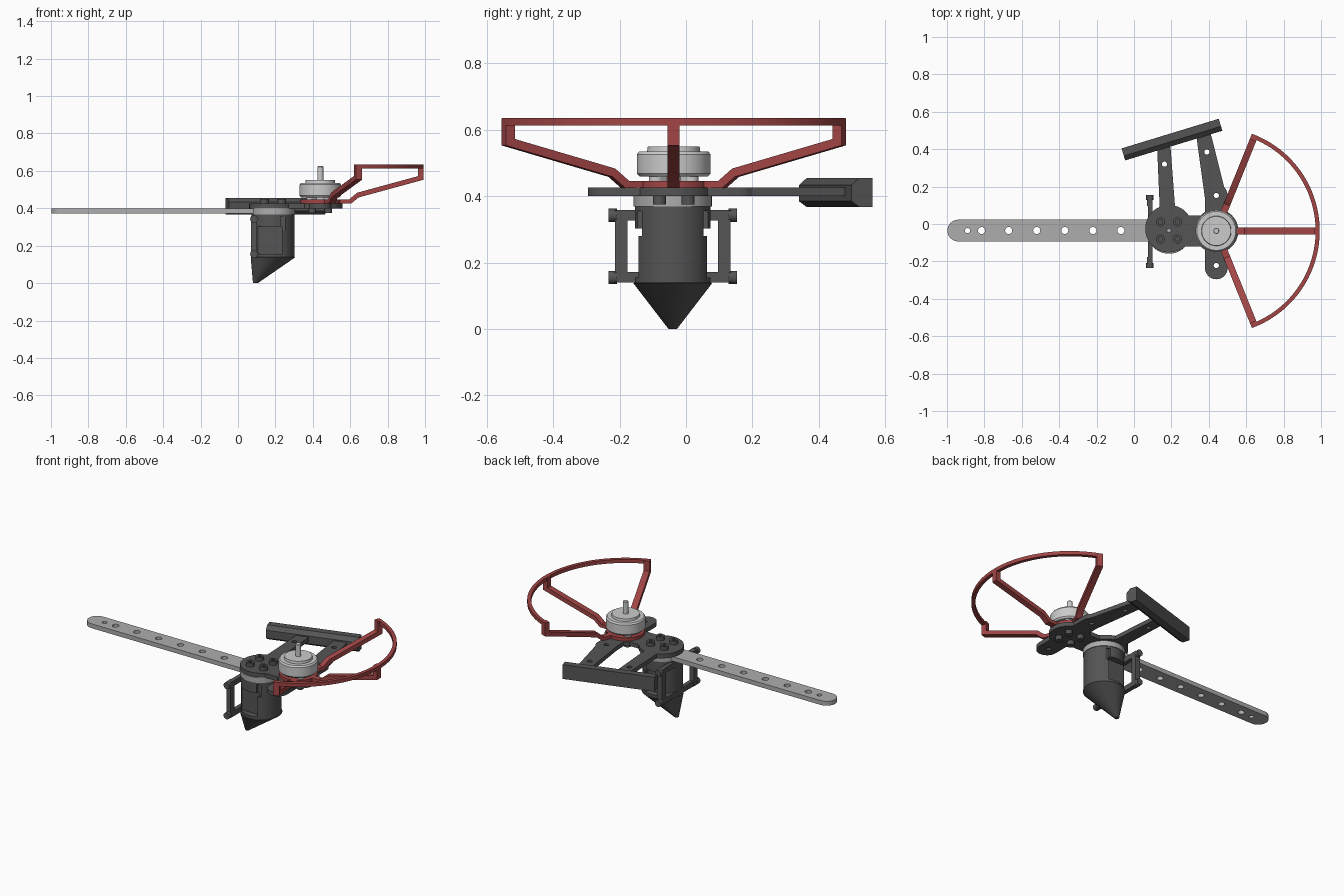
import bpy, bmesh, math
from mathutils import Matrix, Vector

if "Cube" in bpy.data.objects:
    bpy.data.objects.remove(bpy.data.objects["Cube"])

CY = -0.04                       # centre line of arm, pod and motor
POD = (0.187, CY)
MOTOR = (0.44, CY + 0.003)


def material(name, rgb):
    m = bpy.data.materials.new(name)
    m.diffuse_color = (*rgb, 1)
    m.use_nodes = True
    m.node_tree.nodes["Principled BSDF"].inputs["Base Color"].default_value = m.diffuse_color
    return m


DARK = material("dark_plastic", (0.09, 0.09, 0.09))
LIGHT = material("light_metal", (0.42, 0.42, 0.42))
SILVER = material("silver_metal", (0.65, 0.65, 0.65))
RED = material("red_plastic", (0.36, 0.06, 0.06))


def finish(name, bm, mat):
    bmesh.ops.recalc_face_normals(bm, faces=bm.faces)
    me = bpy.data.meshes.new(name)
    bm.to_mesh(me)
    bm.free()
    ob = bpy.data.objects.new(name, me)
    bpy.context.collection.objects.link(ob)
    if mat:
        me.materials.append(mat)
    return ob


def extrude(name, pts, z0, z1, mat=DARK, mtx=Matrix()):
    """Extrude a 2D outline from local z0 to z1, then place it with mtx."""
    bm = bmesh.new()
    f = bm.faces.new([bm.verts.new((x, y, z0)) for x, y in pts])
    r = bmesh.ops.extrude_face_region(bm, geom=[f])
    vs = [v for v in r["geom"] if isinstance(v, bmesh.types.BMVert)]
    bmesh.ops.translate(bm, vec=(0, 0, z1 - z0), verts=vs)
    bm.transform(mtx)
    return finish(name, bm, mat)


def arc(c, r, a0, a1, n):
    return [(c[0] + r * math.cos(a0 + (a1 - a0) * i / n),
             c[1] + r * math.sin(a0 + (a1 - a0) * i / n)) for i in range(n + 1)]


def disc(name, c, r, z0, z1, mat=DARK, n=48):
    return extrude(name, arc(c, r, 0, math.tau, n)[:-1], z0, z1, mat)


def capsule(name, p, q, r, s, z0, z1, mat=DARK):
    a = math.atan2(q[1] - p[1], q[0] - p[0])
    h = math.pi / 2
    return extrude(name, arc(p, r, a + h, a + 3 * h, 16) + arc(q, s, a - h, a + h, 16), z0, z1, mat)


def box(name, lo, hi, mat=DARK):
    return extrude(name, [(lo[0], lo[1]), (hi[0], lo[1]), (hi[0], hi[1]), (lo[0], hi[1])], lo[2], hi[2], mat)


def combine(ob, others, op):
    bpy.context.view_layer.objects.active = ob
    for o in others:
        m = ob.modifiers.new("bool", 'BOOLEAN')
        m.operation, m.solver, m.object = op, 'EXACT', o
        bpy.ops.object.modifier_apply(modifier=m.name)
        bpy.data.objects.remove(o)
    return ob


# Perforated arm with the round clamp end that sits above the pod
arm = capsule("arm", (-0.94, CY + 0.005), (0.15, CY + 0.005), 0.058, 0.058, 0.372, 0.399, LIGHT)
combine(arm, [disc("c", POD, 0.118, 0.368, 0.401, LIGHT)], 'UNION')
holes = [(-0.89, 0.014)] + [(-0.815 if i == 0 else -0.82 + 0.15 * i, 0.019) for i in range(6)]
combine(arm, [disc("c", (x, CY + 0.005), r, 0.3, 0.5, n=20) for x, r in holes], 'DIFFERENCE')

# Mounting plate: pod lobe, neck, motor lobe, tabs and two struts
Z = (0.40, 0.426)
plate = disc("mount_plate", (0.187, -0.025), 0.127, *Z)
combine(plate, [
    box("c", (0.2, -0.12, Z[0]), (0.42, 0.045, Z[1])),
    disc("c", MOTOR, 0.118, *Z),
    capsule("c", MOTOR, (0.44, -0.235), 0.0605, 0.0605, *Z),
    capsule("c", (0.44, -0.02), (0.44, 0.155), 0.0595, 0.0595, *Z),
    capsule("c", (0.435, 0.15), (0.375, 0.46), 0.057, 0.04, *Z),
    capsule("c", (0.182, 0.03), (0.16, 0.4), 0.042, 0.036, *Z)], 'UNION')
combine(plate, [disc("c", p, r, 0.3, 0.5, n=20) for p, r in (
    ((0.44, -0.222), 0.014), ((0.44, 0.152), 0.014),
    ((0.39, 0.385), 0.014), ((0.163, 0.32), 0.014), ((0.187, -0.035), 0.01))], 'DIFFERENCE')

# Slanted bumper beam on the struts, chamfered on its inner side
ang = math.atan2(0.158, 0.518)
d, n = Vector((math.cos(ang), math.sin(ang), 0)), Vector((-math.sin(ang), math.cos(ang), 0))
place = Matrix.Translation((-0.047, 0.34, 0)) @ Matrix((n, (0, 0, 1), d)).transposed().to_4x4()
extrude("bumper_beam", [(0, 0.385), (0.025, 0.367), (0.067, 0.367), (0.067, 0.455),
                        (0.025, 0.455), (0, 0.433)], 0, 0.543, DARK, place)

# Socket screws: four above the pod, four under the motor
for i, (sx, sy) in enumerate(((1, 1), (1, -1), (-1, 1), (-1, -1))):
    p = (POD[0] + sx * 0.046, -0.035 + sy * 0.046)
    screw = disc(f"pod_screw_{i}", p, 0.024, 0.42, 0.45, n=24)
    combine(screw, [disc("c", p, 0.012, 0.435, 0.5, n=6)], 'DIFFERENCE')
    disc(f"motor_screw_{i}", (MOTOR[0] + sx * 0.043, MOTOR[1] + sy * 0.043), 0.02, 0.374, 0.405, n=24)

# Pod: cylinder running into an off-centre spike
bm = bmesh.new()
rings = [[bm.verts.new((x, y, z)) for x, y in arc(c, r, 0, math.tau, 48)[:-1]]
         for c, r, z in ((POD, 0.114, 0.37), (POD, 0.114, 0.14), (POD, 0.119, 0.138),
                         ((0.093, CY), 0.013, 0.0))]
for a, b in zip(rings, rings[1:]):
    for i in range(48):
        j = (i + 1) % 48
        bm.faces.new((a[i], a[j], b[j], b[i]))
bm.faces.new(rings[0])
bm.faces.new(rings[-1])
pod = finish("pod_body", bm, DARK)
# Side windows and small clip slots
cuts = []
for s in (-1, 1):
    y0, y1 = sorted((CY + s * 0.075, CY + s * 0.2))
    cuts.append(box("c", (0.108, y0, 0.155), (0.235, y1, 0.302)))
    y0, y1 = sorted((CY + s * 0.092, CY + s * 0.13))
    cuts.append(box("c", (0.228, y0, 0.28), (0.28, y1, 0.355)))
combine(pod, cuts, 'DIFFERENCE')

# Strap frame behind the pod: two cross rods with knobs, two uprights
for part, z in (("lower", 0.155), ("upper", 0.342)):
    box(f"{part}_strap_bar", (0.074, CY - 0.175, z - 0.016), (0.1, CY + 0.175, z + 0.016))
    turn = Matrix.Translation((0.085, CY, z)) @ Matrix.Rotation(math.pi / 2, 4, 'X')
    for side, s in (("front", 1), ("back", -1)):
        extrude(f"{part}_{side}_knob", arc((0, 0), 0.02, 0, math.tau, 20)[:-1],
                s * 0.168, s * 0.194, DARK, turn)
for side, s in (("front", -1), ("back", 1)):
    y = CY + s * 0.155
    box(f"{side}_strap_upright", (0.07, y - 0.019, 0.14), (0.1, y + 0.019, 0.358))

# Motor: stator foot with four arms, then a turned bell with shaft
disc("motor_foot", MOTOR, 0.055, 0.44, 0.47, SILVER)
for i in range(4):
    a = math.pi / 4 + i * math.pi / 2
    q = (MOTOR[0] + 0.075 * math.cos(a), MOTOR[1] + 0.075 * math.sin(a))
    capsule(f"motor_foot_arm_{i}", MOTOR, q, 0.022, 0.022, 0.44, 0.472, SILVER)
bm = bmesh.new()
prof = [(0, 0.459), (0.103, 0.459), (0.111, 0.468), (0.111, 0.526), (0.104, 0.535), (0.08, 0.535),
        (0.078, 0.55), (0.016, 0.55), (0.016, 0.622), (0.013, 0.625), (0, 0.625)]
vs = [bm.verts.new((r, 0, z)) for r, z in prof]
es = [bm.edges.new(e) for e in zip(vs, vs[1:])]
bmesh.ops.spin(bm, geom=vs + es, cent=(0, 0, 0), axis=(0, 0, 1), angle=math.tau, steps=48)
bmesh.ops.remove_doubles(bm, verts=bm.verts, dist=1e-4)
bmesh.ops.translate(bm, vec=(*MOTOR, 0), verts=bm.verts)
finish("motor_bell", bm, SILVER)

# Propeller guard: base disc, three bent spokes, rim arc
disc("guard_base", MOTOR, 0.108, 0.424, 0.446, RED)
spoke = [(0.07, 0.425), (0.165, 0.425), (0.205, 0.458), (0.553, 0.553), (0.553, 0.634),
         (0.523, 0.634), (0.523, 0.572), (0.197, 0.483), (0.152, 0.446), (0.07, 0.446)]
HALF = math.radians(68)
stand = Matrix.Rotation(math.pi / 2, 4, 'X')
for side, a in (("front", -HALF), ("middle", 0), ("back", HALF)):
    extrude(f"{side}_guard_spoke", spoke, -0.018, 0.018, RED,
            Matrix.Translation((*MOTOR, 0)) @ Matrix.Rotation(a, 4, 'Z') @ stand)
edge = HALF + 0.025
extrude("guard_rim", arc(MOTOR, 0.553, -edge, edge, 56) + arc(MOTOR, 0.531, edge, -edge, 56),
        0.613, 0.635, RED)

# Smooth the round surfaces, keep the edges sharp
bpy.ops.object.select_all(action='SELECT')
bpy.context.view_layer.objects.active = pod
bpy.ops.object.shade_smooth_by_angle(angle=math.radians(30))
